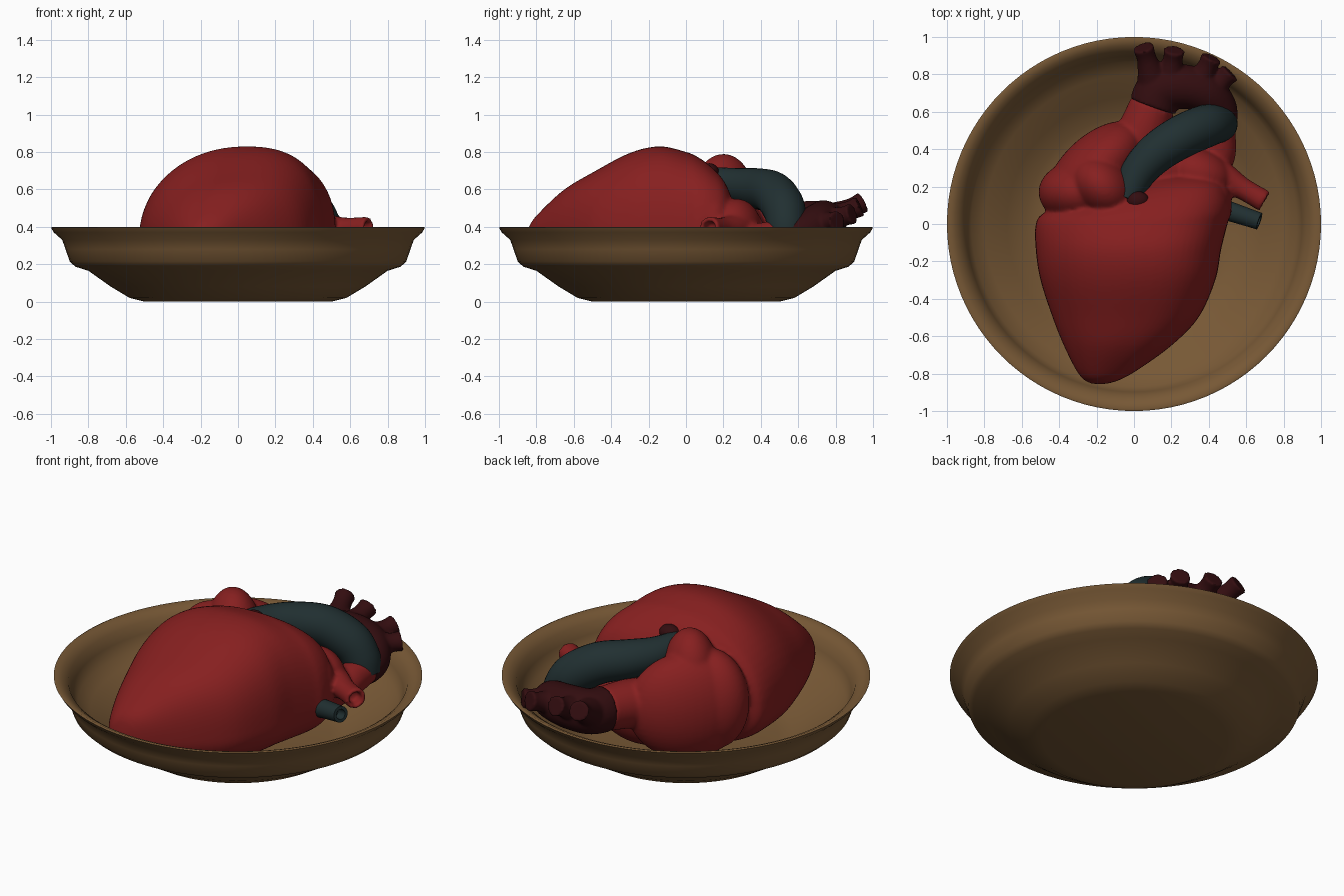
import bpy, bmesh, math
from mathutils import Vector, Matrix

if "Cube" in bpy.data.objects:
    bpy.data.objects.remove(bpy.data.objects["Cube"])


def material(name, rgb):
    m = bpy.data.materials.new(name)
    m.diffuse_color = (*rgb, 1)
    m.use_nodes = True
    m.node_tree.nodes["Principled BSDF"].inputs["Base Color"].default_value = m.diffuse_color
    return m


RED = material("muscle red", (0.24, 0.014, 0.014))
DARK = material("dark artery red", (0.033, 0.004, 0.005))
BLUE = material("slate blue vessel", (0.015, 0.029, 0.031))
BROWN = material("brown clay", (0.185, 0.098, 0.036))


def spline(points, steps):
    """Smooth Catmull-Rom interpolation of equal-length tuples."""
    p = [points[0]] + list(points) + [points[-1]]
    out = []
    for i in range(1, len(p) - 2):
        for s in range(steps):
            t = s / steps
            out.append([0.5 * (2 * b + (c - a) * t + (2 * a - 5 * b + 4 * c - d) * t * t
                               + (3 * b - a - 3 * c + d) * t ** 3)
                        for a, b, c, d in zip(*p[i - 1:i + 3])])
    return out + [list(points[-1])]


def loft(bm, rings):
    """Skin closed rings of points and cap both ends."""
    vs = [[bm.verts.new(q) for q in ring] for ring in rings]
    n = len(vs[0])
    faces = [bm.faces.new((a[i], a[(i + 1) % n], b[(i + 1) % n], b[i]))
             for a, b in zip(vs, vs[1:]) for i in range(n)]
    faces += [bm.faces.new(vs[0][::-1]), bm.faces.new(vs[-1])]
    bmesh.ops.recalc_face_normals(bm, faces=faces)


def tube(bm, points, hollow=False, n=28):
    """Round vessel along (x, y, z, radius) points, optionally with an open end."""
    pts = spline(points, 8)
    rings, up = [], Vector((0.13, 0.2, 0.97))
    for i, q in enumerate(pts):
        c = Vector(q[:3])
        t = (Vector(pts[min(i + 1, len(pts) - 1)][:3]) - Vector(pts[max(i - 1, 0)][:3])).normalized()
        up = (up - t * up.dot(t)).normalized()
        side = t.cross(up)

        def ring(centre, r):
            return [centre + r * (math.cos(k * math.tau / n) * side + math.sin(k * math.tau / n) * up)
                    for k in range(n)]
        rings.append(ring(c, q[3]))
    if hollow:
        rings += [ring(c, q[3] * 0.62), ring(c - t * 0.06, q[3] * 0.55)]
    loft(bm, rings)


def blob(bm, centre, size, turn=0):
    m = Matrix.Translation(centre) @ Matrix.Rotation(math.radians(turn), 4, 'Z') @ Matrix.Diagonal((*size, 1))
    bmesh.ops.create_uvsphere(bm, u_segments=40, v_segments=24, radius=1, matrix=m)


def finish(bm, name, mat, voxel=0, smooth=0):
    me = bpy.data.meshes.new(name)
    bm.to_mesh(me)
    bm.free()
    me.materials.append(mat)
    ob = bpy.data.objects.new(name, me)
    bpy.context.collection.objects.link(ob)
    bpy.context.view_layer.objects.active = ob
    ob.select_set(True)
    bpy.ops.object.shade_smooth_by_angle(angle=math.radians(50))
    ob.select_set(False)
    if voxel:  # fuse overlapping parts into one soft surface
        r = ob.modifiers.new("fuse", 'REMESH')
        r.mode, r.voxel_size, r.use_smooth_shade = 'VOXEL', voxel, True
        s = ob.modifiers.new("soften", 'SMOOTH')
        s.factor, s.iterations = 0.5, smooth
    return ob


# Dish: outer wall from the foot up to the rim, then the inner wall down to the floor
outer = [(0.5, 0), (0.58, 0.02), (0.68, 0.08), (0.80, 0.165), (0.87, 0.187), (0.90, 0.215),
         (0.922, 0.28), (0.94, 0.33), (0.985, 0.37), (1.0, 0.395)]
inner = [(0.99, 0.4), (0.955, 0.385), (0.92, 0.36), (0.898, 0.30), (0.87, 0.232), (0.80, 0.198),
         (0.68, 0.115), (0.58, 0.055), (0.5, 0.035)]
bm = bmesh.new()
N = 96
loft(bm, [[(r * math.cos(k * math.tau / N), r * math.sin(k * math.tau / N), z) for k in range(N)]
          for r, z in outer + inner])
finish(bm, "dish", BROWN)

# Heart muscle: sections of (y, left x, right x, top z, bottom z, widest z)
sections = [(-0.855, -0.22, -0.15, 0.33, 0.27, 0.30), (-0.835, -0.265, -0.08, 0.41, 0.23, 0.30),
            (-0.78, -0.31, 0.02, 0.48, 0.20, 0.30), (-0.65, -0.375, 0.20, 0.60, 0.14, 0.30),
            (-0.5, -0.435, 0.345, 0.69, 0.09, 0.31), (-0.3, -0.50, 0.435, 0.795, 0.06, 0.32),
            (-0.14, -0.525, 0.465, 0.83, 0.05, 0.33), (0.0, -0.525, 0.50, 0.80, 0.05, 0.33),
            (0.06, -0.48, 0.52, 0.775, 0.06, 0.33), (0.13, -0.32, 0.52, 0.725, 0.08, 0.33),
            (0.20, -0.10, 0.49, 0.65, 0.12, 0.34), (0.245, 0.06, 0.42, 0.55, 0.2, 0.36),
            (0.26, 0.16, 0.34, 0.46, 0.28, 0.37)]


def section(y, l, r, top, bot, mid, n=64):
    """Egg-shaped section whose crest leans to the right."""
    ring = []
    for k in range(n):
        c, s = math.cos(k * math.tau / n), math.sin(k * math.tau / n)
        h = math.copysign(abs(s) ** 0.87, s)
        lean = 0.08 * (r - l) * max(h, 0) ** 2
        ring.append(((l + r) / 2 + (r - l) / 2 * math.copysign(abs(c) ** 0.87, c) + lean, y,
                     mid + h * (top - mid if s > 0 else mid - bot)))
    return ring


bm = bmesh.new()
loft(bm, [section(*q) for q in spline(sections, 5)])
# Atria, right shoulder and the back wall between them
blob(bm, (-0.285, 0.17, 0.40), (0.225, 0.17, 0.29))
blob(bm, (-0.21, 0.28, 0.38), (0.335, 0.185, 0.31), 45)
blob(bm, (-0.17, 0.20, 0.54), (0.15, 0.19, 0.25), 45)
blob(bm, (0.10, 0.28, 0.31), (0.3, 0.17, 0.23))
blob(bm, (0.35, 0.27, 0.38), (0.18, 0.13, 0.17), -20)
blob(bm, (0.38, 0.14, 0.42), (0.14, 0.11, 0.18))
# Red root and descending end of the great artery, and the red side vein
tube(bm, [(-0.04, 0.32, 0.38, 0.13), (0.04, 0.48, 0.40, 0.135), (0.10, 0.635, 0.41, 0.122)])
tube(bm, [(0.45, 0.60, 0.36, 0.09), (0.455, 0.46, 0.34, 0.09), (0.45, 0.36, 0.32, 0.09),
          (0.40, 0.24, 0.27, 0.08)])
tube(bm, [(0.30, 0.32, 0.38, 0.11), (0.45, 0.265, 0.385, 0.085), (0.58, 0.19, 0.39, 0.06),
          (0.70, 0.12, 0.395, 0.06)], hollow=True)
finish(bm, "heart_muscle", RED, 0.012, 6)

# Dark artery arch with four branches
bm = bmesh.new()
tube(bm, [(0.10, 0.63, 0.41, 0.128), (0.14, 0.715, 0.415, 0.125), (0.26, 0.735, 0.42, 0.12),
          (0.38, 0.70, 0.41, 0.11), (0.45, 0.62, 0.37, 0.10), (0.455, 0.53, 0.35, 0.095)])
for a, b in [((0.11, 0.74, 0.43), (0.05, 0.945, 0.53)), ((0.19, 0.75, 0.43), (0.215, 0.93, 0.51)),
             ((0.33, 0.72, 0.42), (0.415, 0.89, 0.47)), ((0.39, 0.69, 0.41), (0.515, 0.81, 0.43))]:
    m = [(p + 2 * q) / 3 for p, q in zip(a, b)]
    tube(bm, [(*a, 0.095), (*m, 0.054), (*b, 0.058)])
finish(bm, "artery_arch", DARK, 0.01, 4)

# Small dark plug at the heart's crown
bm = bmesh.new()
blob(bm, (0.02, 0.125, 0.695), (0.06, 0.05, 0.045))
finish(bm, "crown_plug", DARK)

# Slate trunk vessel looping over the artery and down
bm = bmesh.new()
tube(bm, [(-0.045, 0.13, 0.645, 0.075), (0.02, 0.27, 0.62, 0.095), (0.12, 0.38, 0.605, 0.108),
          (0.25, 0.465, 0.58, 0.115), (0.375, 0.52, 0.505, 0.115), (0.44, 0.535, 0.42, 0.105),
          (0.455, 0.535, 0.34, 0.1)])
finish(bm, "trunk_vessel", BLUE)

# Slate side vessel with an open end
bm = bmesh.new()
tube(bm, [(0.35, 0.12, 0.27, 0.06), (0.52, 0.065, 0.31, 0.052), (0.67, 0.015, 0.335, 0.046)], hollow=True)
finish(bm, "side_vessel", BLUE)
